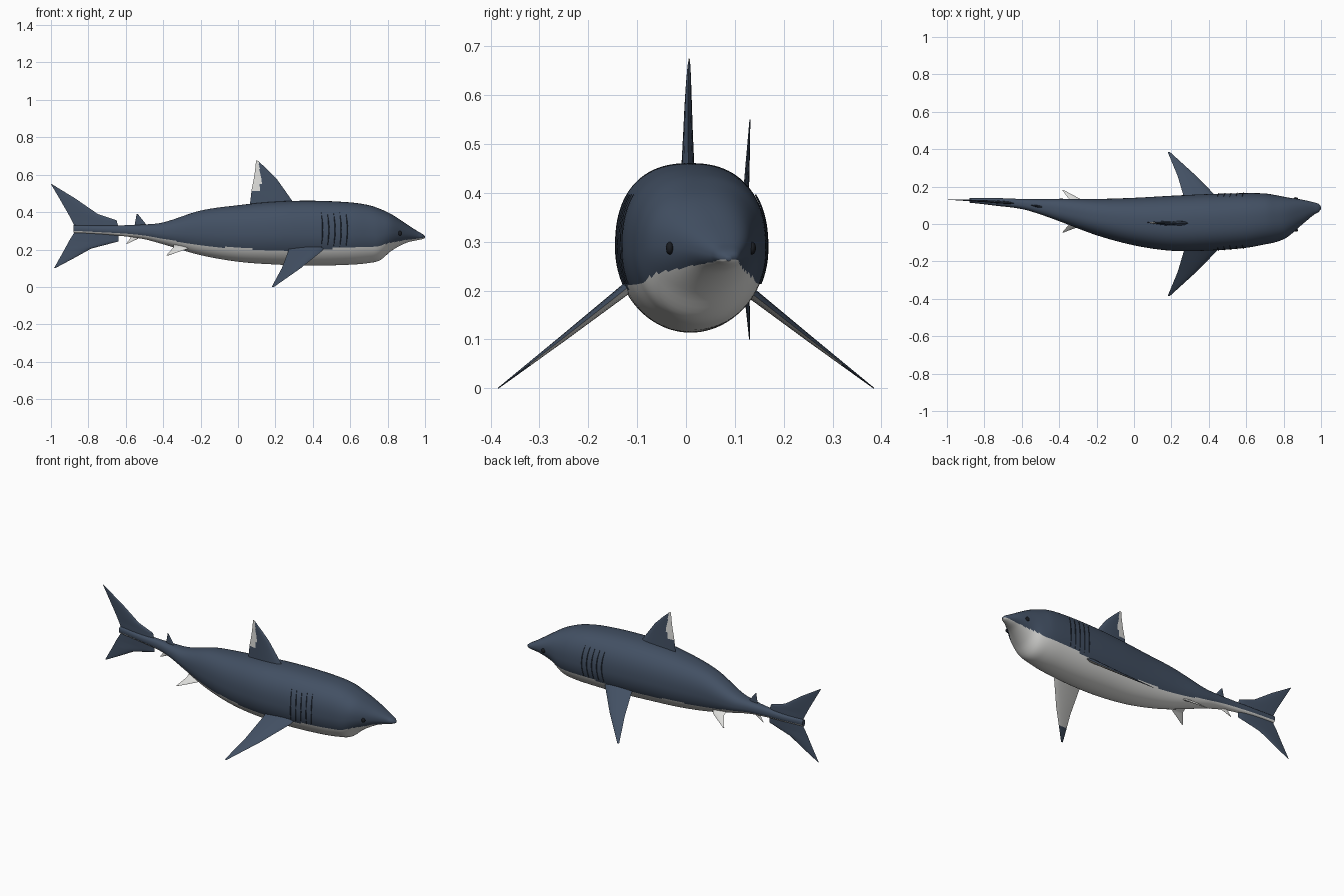
import bpy, bmesh, math
from mathutils import Vector

if "Cube" in bpy.data.objects:
    bpy.data.objects.remove(bpy.data.objects["Cube"])


def material(name, rgb):
    m = bpy.data.materials.new(name)
    m.diffuse_color = (*rgb, 1)
    m.use_nodes = True
    m.node_tree.nodes["Principled BSDF"].inputs["Base Color"].default_value = m.diffuse_color
    return m


SLATE = material("slate_back", (0.055, 0.08, 0.125))
PALE = material("pale_belly", (0.74, 0.74, 0.72))
GILL = material("gill_dark", (0.022, 0.032, 0.05))
BLACK = material("eye_black", (0.01, 0.012, 0.016))

# Body stations: x, top z, bottom z, centre y, half width, colour line z
ROWS = [
    (-1.0, .33, .295, .131, .010, .300), (-.88, .33, .290, .126, .012, .300),
    (-.75, .328, .282, .119, .020, .293), (-.6, .330, .270, .107, .027, .285),
    (-.5, .334, .255, .092, .041, .274), (-.4, .345, .228, .075, .060, .258),
    (-.2, .408, .170, .037, .097, .222), (0, .437, .135, .013, .127, .208),
    (.2, .456, .120, .004, .147, .196), (.4, .461, .114, .009, .151, .203),
    (.6, .452, .119, .019, .146, .209), (.7, .437, .128, .027, .136, .215),
    (.76, .417, .143, .029, .125, .222), (.82, .389, .193, .036, .106, .236),
    (.9, .337, .236, .064, .066, .252), (.96, .298, .250, .082, .034, .259),
    (.988, .282, .256, .086, .021, .263), (1.0, .271, .261, .087, .006, .264),
]


def station(x):
    """Smoothly interpolated body values at x."""
    x = min(max(x, -1), 1)
    i = 0
    while i < len(ROWS) - 2 and x > ROWS[i + 1][0]:
        i += 1

    def slope(k, c):
        a, b = ROWS[max(k - 1, 0)], ROWS[min(k + 1, len(ROWS) - 1)]
        return (b[c] - a[c]) / (b[0] - a[0])
    a, b = ROWS[i], ROWS[i + 1]
    h = b[0] - a[0]
    t = (x - a[0]) / h
    return [(2*t**3 - 3*t*t + 1) * a[c] + (t**3 - 2*t*t + t) * h * slope(i, c)
            + (3*t*t - 2*t**3) * b[c] + (t**3 - t*t) * h * slope(i + 1, c)
            for c in range(1, 6)]


def skin(x, ang, lift=0.0):
    """Point on the body surface; ang 0 = +y side, 90 degrees = top."""
    top, bot, cy, hw, _ = station(x)
    c, s = math.cos(ang), math.sin(ang)
    p = 2 / (2.4 if s > 0 else 2.0)
    y = (hw + lift) * math.copysign(abs(c) ** p, c)
    z = ((top - bot) / 2 + lift) * math.copysign(abs(s) ** p, s)
    return Vector((x, cy + y, (top + bot) / 2 + z))


def skin_angle(x, z, side):
    """Surface angle at height z on side +1 or -1."""
    top, bot = station(x)[:2]
    v = (z - (top + bot) / 2) / ((top - bot) / 2)
    v = max(-1, min(1, v))
    a = math.asin(math.copysign(abs(v) ** (1.2 if v > 0 else 1), v))
    return a if side > 0 else math.pi - a


def finish(bm, name, mats, rule=None, angle=40):
    bmesh.ops.recalc_face_normals(bm, faces=bm.faces)
    bm.normal_update()
    if rule:
        for f in bm.faces:
            f.material_index = rule(f)
    me = bpy.data.meshes.new(name)
    bm.to_mesh(me)
    bm.free()
    ob = bpy.data.objects.new(name, me)
    bpy.context.collection.objects.link(ob)
    for m in mats:
        me.materials.append(m)
    bpy.ops.object.select_all(action='DESELECT')
    ob.select_set(True)
    bpy.context.view_layer.objects.active = ob
    bpy.ops.object.shade_smooth_by_angle(angle=math.radians(angle))
    return ob


def loft(bm, rings, closed=True):
    vr = [[bm.verts.new(p) for p in r] for r in rings]
    n = len(vr[0])
    for a, b in zip(vr, vr[1:]):
        for j in range(n if closed else n - 1):
            k = (j + 1) % n
            bm.faces.new((a[j], a[k], b[k], b[j]))
    if closed:
        bm.faces.new(vr[0])
        bm.faces.new(vr[-1])


# Body: cross-sections lofted along the bent spine, pale below the colour line
bm = bmesh.new()
xs = [-.88 + 1.84 * i / 150 for i in range(151)] + [.96 + .04 * math.sin(math.pi / 2 * i / 12) for i in range(1, 13)]
loft(bm, [[skin(x, 2 * math.pi * j / 96) for j in range(96)] for x in xs])


def belly(f):
    c = f.calc_center_median()
    return 1 if c.z < station(c.x)[4] else 0


finish(bm, "body", [SLATE, PALE], belly, 60)


def fin(name, secs, normal, mats, rule=None, on_spine=False, steps=8, chord=12):
    """Thin lens-section fin; secs = (leading point, trailing point, thickness)."""
    n = Vector(normal).normalized()
    full = []
    for a, b in zip(secs, secs[1:]):
        full += [(Vector(a[0]).lerp(Vector(b[0]), t / steps), Vector(a[1]).lerp(Vector(b[1]), t / steps),
                  a[2] + (b[2] - a[2]) * t / steps) for t in range(steps)]
    full.append((Vector(secs[-1][0]), Vector(secs[-1][1]), secs[-1][2]))
    rings = []
    for lead, trail, th in full:
        ring = []
        for j in range(2 * chord):
            u = (j if j <= chord else 2 * chord - j) / chord
            side = 1 if j <= chord else -1
            w = th / 2 * 2.6 * math.sqrt(u) * (1 - u)
            p = lead.lerp(trail, u)
            if on_spine:
                p.y = station(p.x)[2]
            ring.append(p + n * side * w)
        rings.append(ring)
    bm = bmesh.new()
    loft(bm, rings)
    return finish(bm, name, mats, rule)


def upright(name, rows, mats, rule=None):
    """Fin in the spine plane; rows = (z, leading x, trailing x, thickness)."""
    return fin(name, [((l, 0, z), (t, 0, z), th) for z, l, t, th in rows], (0, 1, 0), mats, rule, True)


# Dorsal fin with a pale patch along the trailing edge
def patch(f):
    c = f.calc_center_median()
    edge = .122 if c.z < .58 else .122 - (c.z - .58) * .13
    return 1 if c.z > .51 and c.x < edge else 0


upright("dorsal_fin", [(.42, .32, .06, .03), (.46, .29, .066, .026), (.52, .248, .073, .02), (.58, .205, .085, .015),
                       (.63, .155, .092, .01), (.66, .122, .095, .006), (.675, .105, .096, .002)],
        [SLATE, PALE], patch)

# Tail fin, lower tip to upper tip
upright("tail_fin", [(.10, -.978, -.984, .002), (.155, -.875, -.953, .007), (.205, -.785, -.925, .011),
                     (.243, -.64, -.905, .013), (.29, -.64, -.876, .015), (.325, -.64, -.874, .015),
                     (.357, -.65, -.89, .013), (.39, -.75, -.907, .011), (.473, -.87, -.955, .007),
                     (.55, -.996, -1.0, .002)], [SLATE])

# Small second dorsal and anal fins
upright("second_dorsal_fin", [(.315, -.475, -.555, .014), (.345, -.5, -.55, .01), (.39, -.536, -.542, .002)], [SLATE])
upright("anal_fin", [(.28, -.51, -.57, .012), (.258, -.535, -.578, .008), (.23, -.592, -.598, .002)], [PALE])


# Pectoral fins: slate above, pale below with a slate tip
def under(f):
    c = f.calc_center_median()
    return 1 if f.normal.z < -.05 and abs(c.y) < .325 else 0


for s, side in ((1, "left"), (-1, "right")):
    fin("pectoral_fin_" + side,
        [((.475, s * .09, .23), (.275, s * .09, .23), .026), ((.447, s * .14, .19), (.268, s * .14, .19), .022),
         ((.335, s * .255, .10), (.234, s * .255, .10), .013), ((.192, s * .385, .0), (.18, s * .385, .0), .002)],
        (0, s * .62, .78), [SLATE, PALE], under)
    # Pelvic fins, set around the bent spine
    fin("pelvic_fin_" + side,
        [((-.24, .06 + s * .03, .225), (-.345, .065 + s * .03, .235), .014),
         ((-.27, .06 + s * .065, .203), (-.345, .065 + s * .065, .212), .01),
         ((-.375, .068 + s * .113, .168), (-.384, .068 + s * .113, .168), .002)],
        (0, s * .6, .8), [PALE])

    # Gill slits: thin ribbons hugging the skin
    bm = bmesh.new()
    for g in range(5):
        x0 = .445 + g * .033
        rows = []
        for k in range(15):
            z = .215 + (.395 - .215) * k / 14
            x = x0 + .008 * math.sin(math.pi * k / 14)
            w = .0028 * math.sin(math.pi * (k + .3) / 14.6)
            rows.append([skin(x + d * w, skin_angle(x, z, s), .002 + .002 * (d == 0)) for d in (-1, 0, 1)])
        loft(bm, rows, False)
    finish(bm, "gill_slits_" + side, [GILL])

    # Eyes
    bm = bmesh.new()
    bmesh.ops.create_uvsphere(bm, u_segments=20, v_segments=12, radius=.013)
    bmesh.ops.scale(bm, vec=(1, .6, 1), verts=bm.verts)
    bmesh.ops.translate(bm, vec=skin(.865, skin_angle(.865, .287, s)), verts=bm.verts)
    finish(bm, "eye_" + side, [BLACK])
